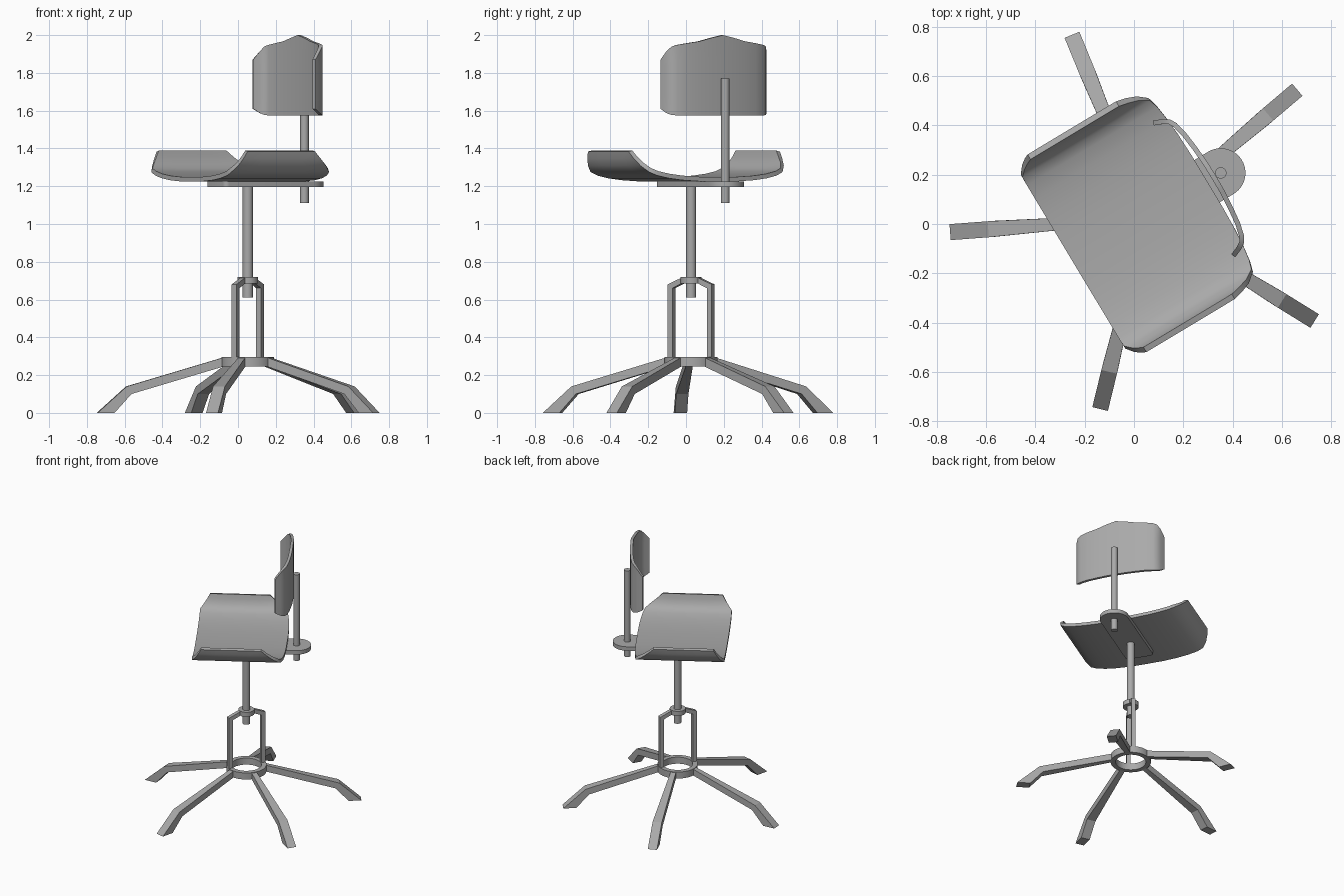
import bpy, bmesh, math
from mathutils import Matrix, Vector

cube = bpy.data.objects.get("Cube")
if cube:
    bpy.data.objects.remove(cube)

grey = bpy.data.materials.new("plain_grey")
grey.use_nodes = True
GREY = (0.4, 0.4, 0.4, 1)
grey.diffuse_color = GREY
grey.node_tree.nodes["Principled BSDF"].inputs["Base Color"].default_value = GREY

# Chair frame: local x runs across the seat, local y towards the backrest
FRAME = Matrix.Translation((0.052, 0.027, 0)) @ Matrix.Rotation(math.radians(-59), 4, "Z")


def finish(name, bm, turn=0, thickness=0, angle=35):
    bmesh.ops.recalc_face_normals(bm, faces=bm.faces)
    bm.transform(FRAME @ Matrix.Rotation(math.radians(turn), 4, "Z"))
    mesh = bpy.data.meshes.new(name)
    bm.to_mesh(mesh)
    bm.free()
    mesh.materials.append(grey)
    obj = bpy.data.objects.new(name, mesh)
    bpy.context.collection.objects.link(obj)
    bpy.ops.object.select_all(action="DESELECT")
    obj.select_set(True)
    bpy.context.view_layer.objects.active = obj
    if thickness:
        solid = obj.modifiers.new("thickness", "SOLIDIFY")
        solid.thickness = thickness
        solid.offset = 0
        bpy.ops.object.modifier_apply(modifier=solid.name)
    bpy.ops.object.shade_smooth_by_angle(angle=math.radians(angle))
    return obj


def rod(name, radius, low, high, y=0):
    bm = bmesh.new()
    bmesh.ops.create_cone(bm, cap_ends=True, segments=32, radius1=radius, radius2=radius,
                          depth=high - low, matrix=Matrix.Translation((0, y, (low + high) / 2)))
    return finish(name, bm)


def ring(name, outer, inner, low, high, count=40):
    bm = bmesh.new()
    section = [(inner, low), (outer, low), (outer, high), (inner, high)]
    loops = [[bm.verts.new((r * math.cos(t), r * math.sin(t), z)) for r, z in section]
             for t in (math.tau * i / count for i in range(count))]
    for i in range(count):
        a, b = loops[i], loops[(i + 1) % count]
        for j in range(4):
            k = (j + 1) % 4
            bm.faces.new((a[j], b[j], b[k], a[k]))
    return finish(name, bm)


def bar(name, upper, lower, widths, turn):
    """Bent bar in the local xz plane, with a width at each station."""
    bm = bmesh.new()
    loops = []
    for (x1, z1), (x2, z2), w in zip(upper, lower, widths):
        loops.append([bm.verts.new(p) for p in
                      ((x1, -w / 2, z1), (x1, w / 2, z1), (x2, w / 2, z2), (x2, -w / 2, z2))])
    for a, b in zip(loops, loops[1:]):
        for j in range(4):
            k = (j + 1) % 4
            bm.faces.new((a[j], a[k], b[k], b[j]))
    bm.faces.new(loops[0])
    bm.faces.new(loops[-1])
    return finish(name, bm, turn, angle=20)


def shell(name, half, thickness):
    """Curved sheet from (start, end) edge points, mirrored across x = 0."""
    flip = lambda p: (-p[0], p[1], p[2])
    stations = [(flip(a), flip(b)) for a, b in reversed(half[1:])] + half
    bm = bmesh.new()
    rows = [[bm.verts.new(Vector(a).lerp(Vector(b), i / 4)) for i in range(5)]
            for a, b in stations]
    for a, b in zip(rows, rows[1:]):
        for i in range(4):
            bm.faces.new((a[i], a[i + 1], b[i + 1], b[i]))
    return finish(name, bm, thickness=thickness, angle=40)


# Star base: hub ring with five bent legs
ring("base_ring", 0.14, 0.105, 0.245, 0.295)
for i in range(5):
    bar(f"leg_{i + 1}", [(0.125, 0.295), (0.645, 0.14), (0.8, 0)],
        [(0.125, 0.247), (0.62, 0.1), (0.71, 0)], [0.037, 0.065, 0.065], 99.3 + 72 * i)

# Two uprights bending in to the collar
for i in range(2):
    bar(f"upright_{i + 1}", [(0.138, 0.27), (0.138, 0.68), (0.04, 0.72)],
        [(0.108, 0.27), (0.108, 0.66), (0.04, 0.69)], [0.03] * 3, 117 + 180 * i)
ring("collar", 0.055, 0.024, 0.685, 0.72)
rod("column", 0.027, 0.612, 1.2)

# Seat plate: round at the back, small rounded corners at the front
POST_Y = 0.35
outline = []
for cx, cy, r, start, end in ((0, POST_Y, 0.1, 0, 180), (-0.075, -0.175, 0.025, 180, 270),
                              (0.075, -0.175, 0.025, 270, 360)):
    steps = 24 if r > 0.05 else 6
    for s in range(steps + 1):
        t = math.radians(start + (end - start) * s / steps)
        outline.append((cx + r * math.cos(t), cy + r * math.sin(t), 1.195))
bm = bmesh.new()
base = bm.faces.new([bm.verts.new(p) for p in outline])
top = bmesh.ops.extrude_face_region(bm, geom=[base])["geom"]
bmesh.ops.translate(bm, vec=(0, 0, 0.03), verts=[v for v in top if isinstance(v, bmesh.types.BMVert)])
finish("seat_plate", bm)

# Seat: (x, z, front y, back y) from the middle to the upturned side
seat = [(0, 1.237, -0.35, 0.285), (0.12, 1.238, -0.35, 0.285), (0.22, 1.244, -0.35, 0.282),
        (0.3, 1.254, -0.35, 0.276), (0.365, 1.268, -0.35, 0.267), (0.405, 1.285, -0.349, 0.255),
        (0.432, 1.315, -0.325, 0.218), (0.447, 1.35, -0.303, 0.175), (0.456, 1.386, -0.283, 0.135)]
shell("seat", [((x, f, z), (x, b, z)) for x, z, f, b in seat], 0.024)

# Backrest: (x, y, bottom, top) from the middle to the forward-turned side
back = [(0, 0.317, 1.575, 2.0), (0.07, 0.316, 1.575, 1.985), (0.14, 0.311, 1.575, 1.967),
        (0.21, 0.303, 1.575, 1.957), (0.262, 0.291, 1.575, 1.948), (0.285, 0.278, 1.577, 1.94),
        (0.3, 0.255, 1.587, 1.915), (0.314, 0.22, 1.61, 1.87)]
shell("backrest", [((x, y, lo), (x, y, hi)) for x, y, lo, hi in back], 0.02)
rod("back_post", 0.023, 1.11, 1.77, POST_Y)
